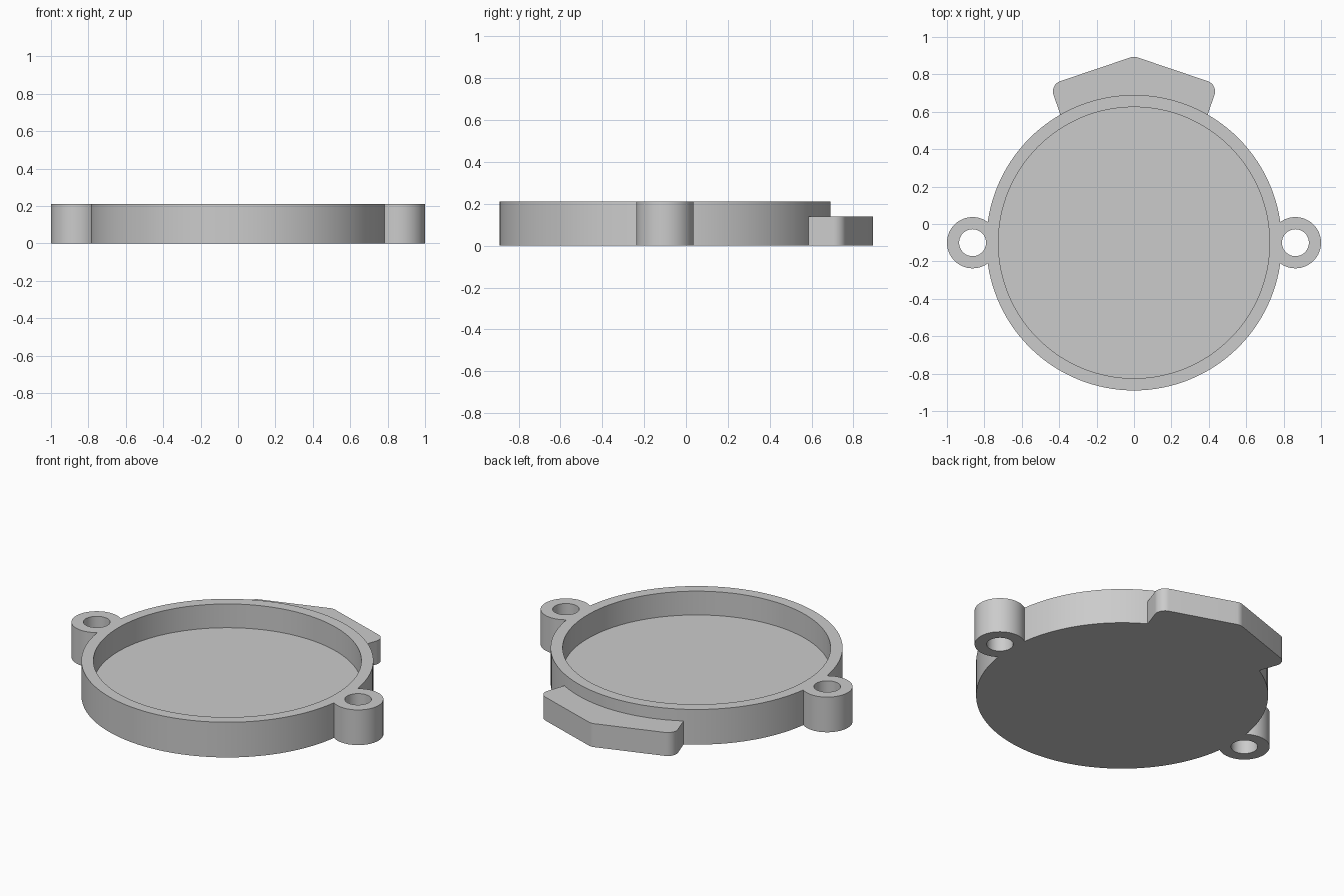
import bpy
import bmesh
from math import cos, sin, pi, radians
from mathutils import Vector

if "Cube" in bpy.data.objects:
    bpy.data.objects.remove(bpy.data.objects["Cube"], do_unlink=True)

CENTRE = Vector((0, -0.10))
HEIGHT, FLOOR, TAB_HEIGHT = 0.21, 0.068, 0.14
OUTER_R, INNER_R = 0.79, 0.725
EAR_X, EAR_R, HOLE_R = 0.863, 0.137, 0.072

grey = bpy.data.materials.new("plain grey")
grey.use_nodes = True
COLOUR = (0.6, 0.6, 0.6, 1)
grey.diffuse_color = COLOUR
grey.node_tree.nodes["Principled BSDF"].inputs["Base Color"].default_value = COLOUR


def circle(x, r, n):
    return [CENTRE + Vector((x + r * cos(2 * pi * i / n), r * sin(2 * pi * i / n)))
            for i in range(n)]


def fillet(before, corner, after, r, n=8):
    """Points of an arc that rounds one corner of an outline."""
    a, b = (before - corner).normalized(), (after - corner).normalized()
    half = a.angle(b) / 2
    mid = corner + (a + b).normalized() * (r / sin(half))
    start = corner + a * (r * cos(half) / sin(half)) - mid
    end = corner + b * (r * cos(half) / sin(half)) - mid
    return [mid + start.lerp(end, i / n).normalized() * r for i in range(n + 1)]


def prism(name, outline, z0, z1):
    bm = bmesh.new()
    face = bm.faces.new([bm.verts.new((p.x, p.y, z0)) for p in outline])
    top = bmesh.ops.extrude_face_region(bm, geom=[face])["geom"]
    bmesh.ops.translate(bm, vec=(0, 0, z1 - z0),
                        verts=[v for v in top if isinstance(v, bmesh.types.BMVert)])
    bmesh.ops.recalc_face_normals(bm, faces=bm.faces)
    mesh = bpy.data.meshes.new(name)
    bm.to_mesh(mesh)
    bm.free()
    mesh.materials.append(grey)
    obj = bpy.data.objects.new(name, mesh)
    bpy.context.collection.objects.link(obj)
    return obj


def combine(target, tool, operation):
    """Apply a boolean and discard the tool object."""
    mod = target.modifiers.new(operation.lower(), "BOOLEAN")
    mod.object, mod.operation, mod.solver = tool, operation, "EXACT"
    bpy.context.view_layer.objects.active = target
    bpy.ops.object.modifier_apply(modifier=mod.name)
    bpy.data.objects.remove(tool, do_unlink=True)


# Round body
cover = prism("round_cover", circle(0, OUTER_R, 128), 0, HEIGHT)

# Pointed tab at the back, rounded at the peak and both shoulders
root_l, root_r = Vector((0.382, 0.55)), Vector((-0.382, 0.55))
side_l, side_r = Vector((0.449, 0.745)), Vector((-0.449, 0.745))
peak = Vector((0, 0.897))
outline = ([root_l] + fillet(root_l, side_l, peak, 0.057)
           + fillet(side_l, peak, side_r, 0.057)
           + fillet(peak, side_r, root_r, 0.057) + [root_r])
combine(cover, prism("back_tab", outline, 0, TAB_HEIGHT), "UNION")

# Screw ears on both sides, each with a through hole
for side in (-1, 1):
    ear = prism("screw_ear", circle(side * EAR_X, EAR_R, 64), 0, HEIGHT)
    hole = prism("ear_hole", circle(side * EAR_X, HOLE_R, 48), -0.1, HEIGHT + 0.1)
    combine(ear, hole, "DIFFERENCE")
    combine(cover, ear, "UNION")

# Shallow round recess
recess = prism("recess", circle(0, INNER_R, 128), FLOOR, HEIGHT + 0.1)
combine(cover, recess, "DIFFERENCE")

# Smooth round walls with crisp rims
bpy.ops.object.select_all(action="DESELECT")
cover.select_set(True)
bpy.context.view_layer.objects.active = cover
bpy.ops.object.shade_smooth_by_angle(angle=radians(30))
